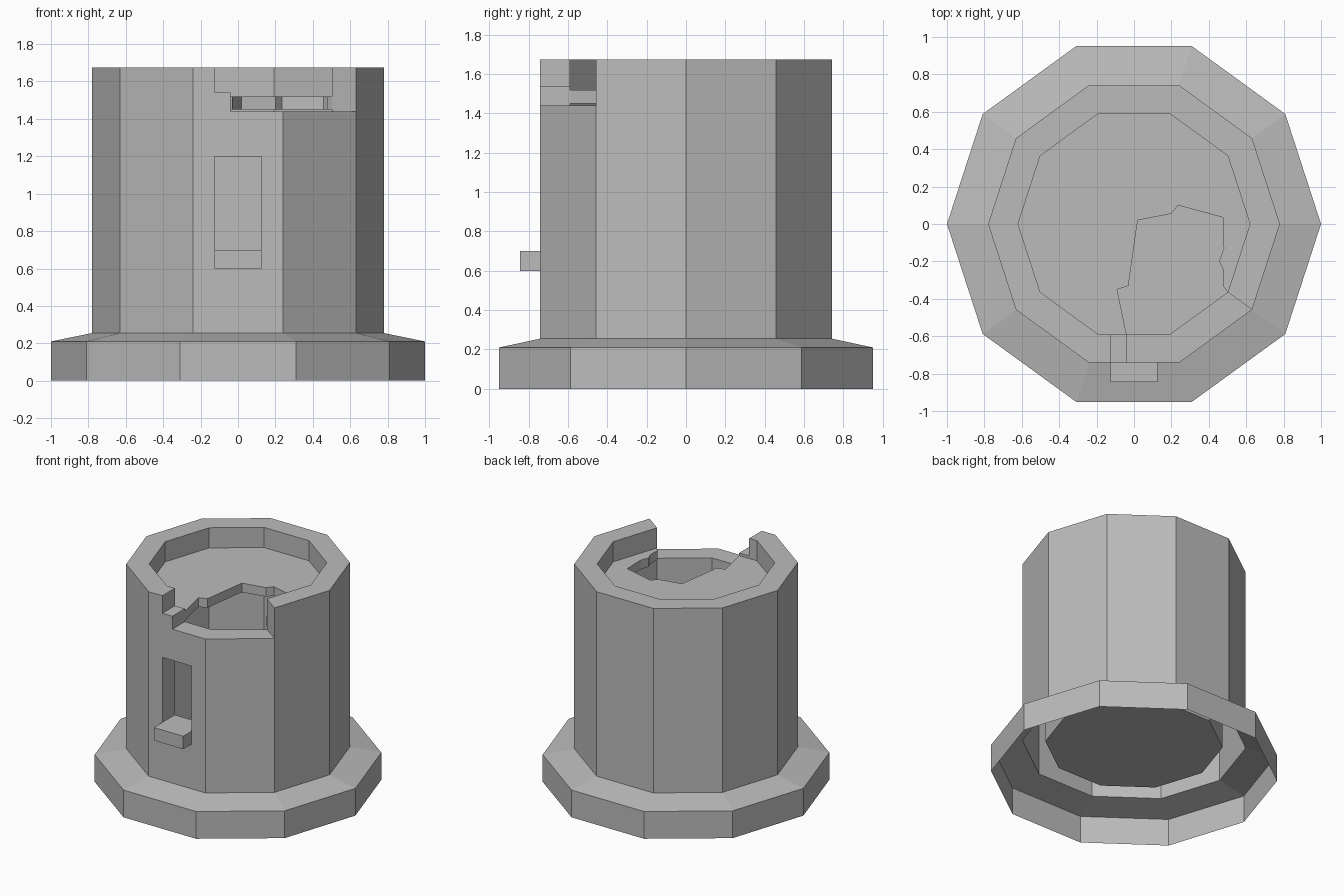
import bpy
import bmesh
import math

cube = bpy.data.objects.get("Cube")
if cube:
    bpy.data.objects.remove(cube, do_unlink=True)

SIDES = 10
OUTER, INNER = 0.78, 0.62
BODY_Z, TOP_Z = 0.255, 1.675

stone = bpy.data.materials.new("grey stone")
stone.use_nodes = True
color = (0.5, 0.5, 0.5, 1)
stone.diffuse_color = color
stone.node_tree.nodes["Principled BSDF"].inputs["Base Color"].default_value = color


def corner(i, radius):
    a = i * math.tau / SIDES
    return (radius * math.cos(a), radius * math.sin(a))


def add_object(name, bm):
    mesh = bpy.data.meshes.new(name)
    bm.to_mesh(mesh)
    bm.free()
    mesh.materials.append(stone)
    obj = bpy.data.objects.new(name, mesh)
    bpy.context.collection.objects.link(obj)
    return obj


def lathe(name, profile, closed=False):
    """Sweep (radius, height) points around the ten-sided plan."""
    bm = bmesh.new()
    rings = [[bm.verts.new((*corner(i, r), z)) for i in range(SIDES)] for r, z in profile]
    pairs = list(zip(rings, rings[1:]))
    if closed:
        pairs.append((rings[-1], rings[0]))
    for low, high in pairs:
        for i in range(SIDES):
            j = (i + 1) % SIDES
            bm.faces.new((low[i], low[j], high[j], high[i]))
    return add_object(name, bm)


def prism(name, outline, z0, z1):
    """Extrude a counter-clockwise plan outline upward."""
    bm = bmesh.new()
    face = bm.faces.new([bm.verts.new((x, y, z0)) for x, y in outline])
    top = bmesh.ops.extrude_face_region(bm, geom=[face])["geom"]
    verts = [v for v in top if isinstance(v, bmesh.types.BMVert)]
    bmesh.ops.translate(bm, verts=verts, vec=(0, 0, z1 - z0))
    if z0 == z1:
        raise ValueError("prism needs height")
    bmesh.ops.recalc_face_normals(bm, faces=bm.faces)
    return add_object(name, bm)


def box(name, x0, x1, y0, y1, z0, z1):
    return prism(name, [(x0, y0), (x1, y0), (x1, y1), (x0, y1)], z0, z1)


# Flared skirt, open underneath
lathe("base_skirt", [(1, 0), (1, 0.21), (OUTER, BODY_Z)])

# Thick tower wall
wall = lathe("tower_wall", [(OUTER, BODY_Z), (OUTER, TOP_Z), (INNER, TOP_Z), (INNER, BODY_Z)], True)

# Broken parapet, its step, and the window opening
cutters = [
    prism("gap_cutter", [(-0.04, -1), (0.97, -1), corner(-1, 1.2), corner(-1, 0.3), (-0.04, -0.2)], 1.44, 2),
    box("step_cutter", -0.125, 0.02, -0.95, -0.3, 1.54, 2.1),
    box("window_cutter", -0.125, 0.125, -0.95, -0.45, 0.7, 1.2),
]
for cutter in cutters:
    cutter.hide_render = True
    mod = wall.modifiers.new(cutter.name, "BOOLEAN")
    mod.operation = "DIFFERENCE"
    mod.solver = "EXACT"
    mod.object = cutter
bpy.context.view_layer.update()
graph = bpy.context.evaluated_depsgraph_get()
cut_mesh = bpy.data.meshes.new_from_object(wall.evaluated_get(graph))
wall.modifiers.clear()
wall.data = cut_mesh
for cutter in cutters:
    bpy.data.objects.remove(cutter, do_unlink=True)

# Leave the wall cavity open at the bottom
bm = bmesh.new()
bm.from_mesh(wall.data)
under = [f for f in bm.faces if all(v.co.z < BODY_Z + 0.01 for v in f.verts)]
bmesh.ops.delete(bm, geom=under, context="FACES")
bm.to_mesh(wall.data)
bm.free()

# Ground floor inside the tower
bm = bmesh.new()
bm.faces.new([bm.verts.new((*corner(i, INNER), BODY_Z)) for i in range(SIDES)])
add_object("ground_floor", bm)

# Roof platform with its collapsed corner
broken_edge = [
    (-0.04, -0.59), (-0.09, -0.35), (-0.03, -0.33), (0.02, 0.02), (0.2, 0.055),
    (0.235, 0.1), (0.475, 0.035), (0.48, -0.13), (0.455, -0.2), (0.475, -0.24), (0.475, -0.33),
]
prism("roof_platform", [corner(i, INNER) for i in range(-1, 8)] + broken_edge, 1.45, 1.52)

# Window ledge
box("window_ledge", -0.125, 0.125, -0.845, -0.73, 0.6, 0.7)
